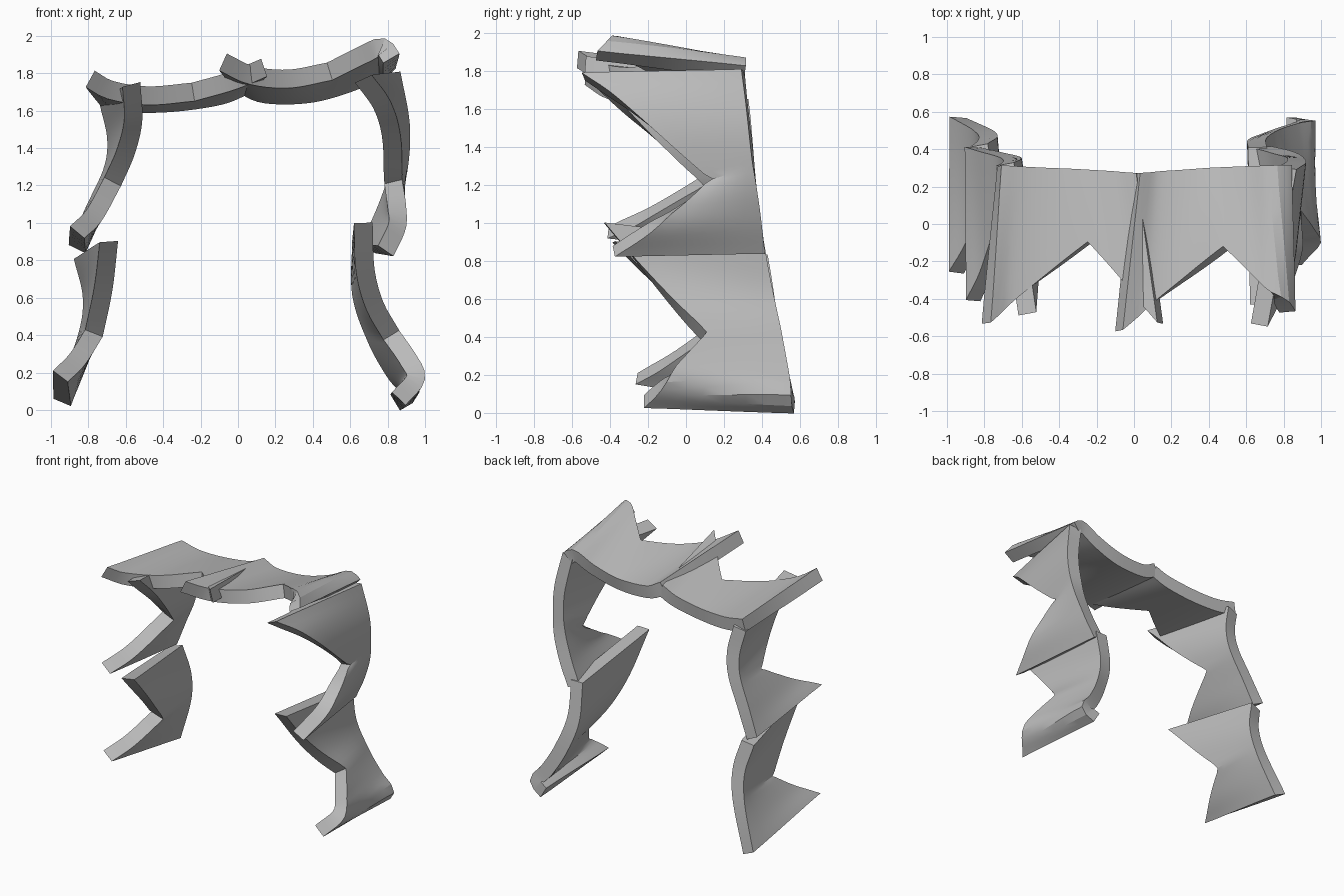
import bpy, bmesh, math
from mathutils import Vector

if "Cube" in bpy.data.objects:
    bpy.data.objects.remove(bpy.data.objects["Cube"])

grey = bpy.data.materials.new("light grey")
grey.diffuse_color = (0.5, 0.5, 0.5, 1)
grey.use_nodes = True
grey.node_tree.nodes["Principled BSDF"].inputs["Base Color"].default_value = grey.diffuse_color


def smooth_curve(pts, f):
    """Catmull-Rom point at fraction f (0-1) of a list of (x, z) points."""
    p = [Vector(q) for q in pts]
    p = [2 * p[0] - p[1]] + p + [2 * p[-1] - p[-2]]
    t = f * (len(pts) - 1)
    i = min(int(t), len(pts) - 2)
    u = t - i
    a, b, c, d = p[i:i + 4]
    return 0.5 * (2 * b + (c - a) * u + (2 * a - 5 * b + 4 * c - d) * u * u
                  + (3 * b - a - 3 * c + d) * u ** 3)


def resample(pts, n):
    """n + 1 points evenly spaced along the smooth curve."""
    fine = [smooth_curve(pts, k / 300) for k in range(301)]
    acc = [0]
    for a, b in zip(fine, fine[1:]):
        acc.append(acc[-1] + (b - a).length)
    out, j = [], 0
    for k in range(n + 1):
        want = acc[-1] * k / n
        while j < 299 and acc[j + 1] < want:
            j += 1
        u = (want - acc[j]) / max(acc[j + 1] - acc[j], 1e-9)
        out.append(fine[j].lerp(fine[j + 1], min(u, 1)))
    return out


def panel(name, front, back, tip_y, notch_y, back_y, notch_i, n=14, thick=0.1):
    """Curved slab ruled between a V-notched front edge and a back edge."""
    # split the front edge at the notch so the V keeps a sharp corner
    f_edge = resample(front[:notch_i + 1], n) + resample(front[notch_i:], n)[1:]
    b_edge = resample(back, 2 * n)
    rows, cols = 2 * n, 6
    bm = bmesh.new()
    grid = []
    for r in range(rows + 1):
        s = r / n
        fy = (tip_y[0] + (notch_y - tip_y[0]) * s if r <= n
              else notch_y + (tip_y[1] - notch_y) * (s - 1))
        by = back_y[0] + (back_y[1] - back_y[0]) * r / rows
        a = Vector((f_edge[r].x, fy, f_edge[r].y))
        b = Vector((b_edge[r].x, by, b_edge[r].y))
        grid.append([bm.verts.new(a.lerp(b, c / cols)) for c in range(cols + 1)])
    for r in range(rows):
        for c in range(cols):
            bm.faces.new((grid[r][c], grid[r][c + 1], grid[r + 1][c + 1], grid[r + 1][c]))
    me = bpy.data.meshes.new(name)
    bm.to_mesh(me)
    bm.free()
    me.materials.append(grey)
    ob = bpy.data.objects.new(name, me)
    bpy.context.collection.objects.link(ob)
    sol = ob.modifiers.new("thickness", 'SOLIDIFY')
    sol.thickness, sol.offset = thick, 0
    # apply the thickness first so its rim stays a sharp edge
    bpy.ops.object.select_all(action='DESELECT')
    bpy.context.view_layer.objects.active = ob
    ob.select_set(True)
    bpy.ops.object.modifier_apply(modifier=sol.name)
    bpy.ops.object.shade_smooth_by_angle(angle=math.radians(20))


# right leg, lower then upper slab
panel("right_lower_slab",
      [(.67, 1.0), (.68, .75), (.73, .56), (.82, .40), (.91, .27), (.95, .17), (.86, .06)],
      [(.66, .90), (.66, .62), (.74, .38), (.84, .20), (.92, .10), (.84, .04)],
      (-.43, -.22), .10, (.41, .57), 3)
panel("right_upper_slab",
      [(.67, 1.77), (.77, 1.63), (.82, 1.46), (.83, 1.22), (.85, 1.08), (.85, .98), (.79, .85)],
      [(.82, 1.80), (.87, 1.51), (.85, 1.25), (.78, 1.04), (.69, .86)],
      (-.54, -.38), .15, (.30, .41), 3)

# left leg, lower then upper slab
panel("left_lower_slab",
      [(-.69, .90), (-.72, .65), (-.77, .41), (-.86, .27), (-.95, .18)],
      [(-.83, .82), (-.78, .60), (-.81, .38), (-.94, .04)],
      (-.38, -.26), .10, (.42, .57), 2)
panel("left_upper_slab",
      [(-.57, 1.74), (-.56, 1.55), (-.60, 1.38), (-.67, 1.22), (-.77, 1.04), (-.86, .95)],
      [(-.69, 1.64), (-.65, 1.45), (-.67, 1.28), (-.77, 1.06), (-.86, .86)],
      (-.48, -.41), .09, (.32, .41), 3)

# lintel, left then right slab
panel("top_left_slab",
      [(-.79, 1.77), (-.68, 1.71), (-.48, 1.68), (-.24, 1.70), (-.03, 1.76), (.14, 1.83)],
      [(-.72, 1.67), (-.55, 1.64), (-.33, 1.645), (-.10, 1.68), (.03, 1.73)],
      (-.53, -.53), -.10, (.31, .27), 3)
panel("top_right_slab",
      [(-.08, 1.86), (.07, 1.79), (.27, 1.77), (.49, 1.81), (.67, 1.90), (.77, 1.94), (.82, 1.88)],
      [(.01, 1.75), (.14, 1.69), (.38, 1.69), (.60, 1.75), (.75, 1.82), (.81, 1.79)],
      (-.57, -.47), -.13, (.27, .31), 3)
